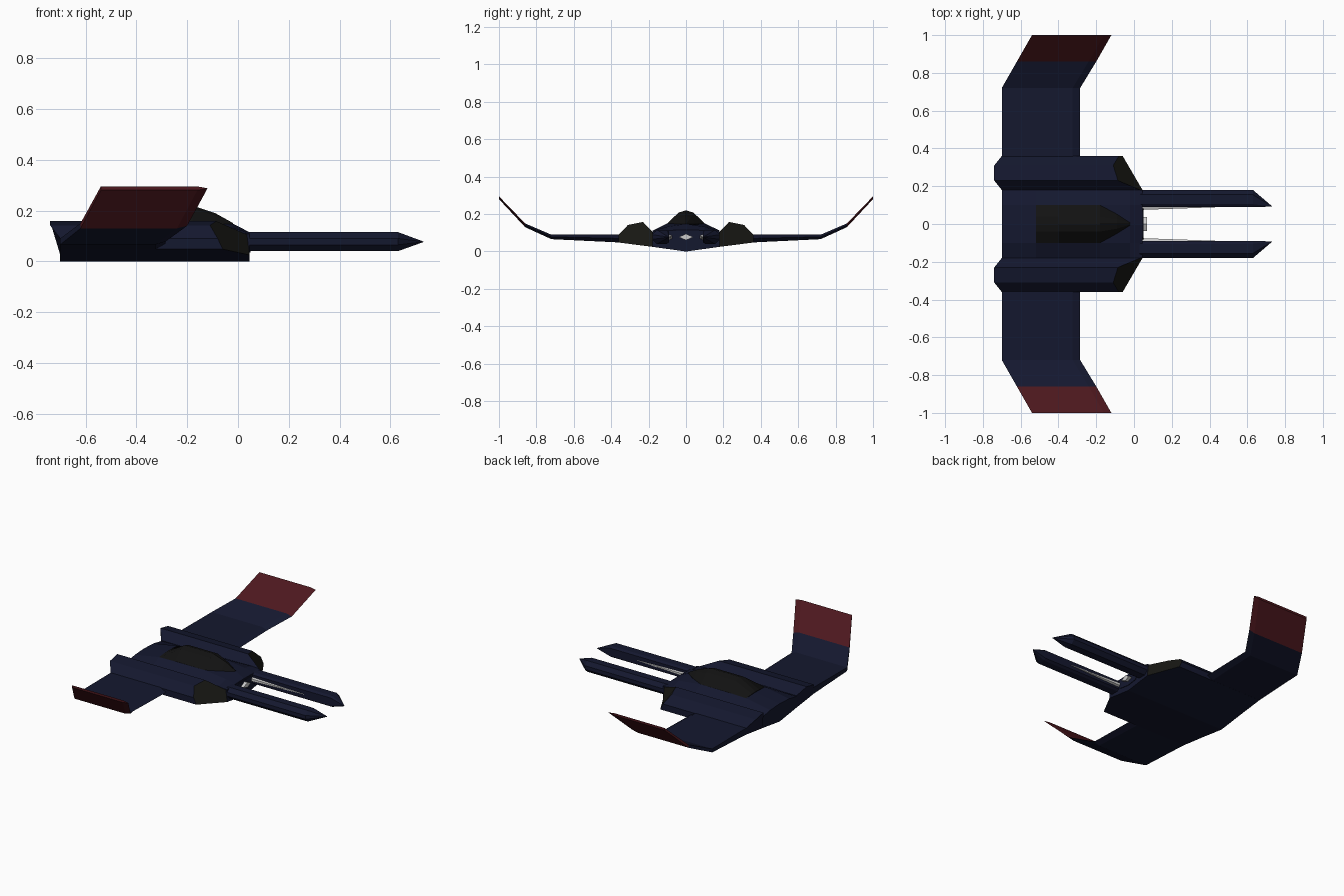
import bpy, bmesh

if "Cube" in bpy.data.objects:
    bpy.data.objects.remove(bpy.data.objects["Cube"])


def material(name, rgb):
    m = bpy.data.materials.new(name)
    m.diffuse_color = (*rgb, 1)
    m.use_nodes = True
    m.node_tree.nodes["Principled BSDF"].inputs["Base Color"].default_value = m.diffuse_color
    return m


NAVY = material("navy", (0.007, 0.009, 0.028))
RED = material("dark_red", (0.075, 0.009, 0.013))
BLACK = material("black_glass", (0.006, 0.006, 0.006))
BROWN = material("dark_intake", (0.009, 0.009, 0.007))


def loft(name, rings, mat=None, mirror=False, end_mat=None):
    """Skin a list of equal-length rings and cap both ends."""
    bm = bmesh.new()
    vs = [[bm.verts.new(p) for p in r] for r in rings]
    n = len(rings[0])
    for a, b in zip(vs, vs[1:]):
        for i in range(n):
            j = (i + 1) % n
            bm.faces.new((a[i], a[j], b[j], b[i]))
    bm.faces.new(vs[0])
    cap = bm.faces.new(vs[-1])
    if end_mat:
        cap.material_index = 1
    bmesh.ops.remove_doubles(bm, verts=bm.verts, dist=1e-5)
    bmesh.ops.recalc_face_normals(bm, faces=bm.faces)
    me = bpy.data.meshes.new(name)
    bm.to_mesh(me)
    bm.free()
    ob = bpy.data.objects.new(name, me)
    bpy.context.collection.objects.link(ob)
    for m in (mat, end_mat):
        if m:
            me.materials.append(m)
    if mirror:
        mod = ob.modifiers.new("mirror", 'MIRROR')
        mod.use_axis = (False, True, False)
        mod.use_mirror_merge = False
    return ob


def both_sides(x, half):
    """Full ring at x from a half profile running from top centre to bottom centre."""
    other = [(-y, z) for y, z in half[::-1] if y > 0]
    return [(x, y, z) for y, z in half + other]


# Central hull with a shallow keel
keel = [(0.18, 0.025), (0, 0)]
loft("hull", [
    both_sides(-0.70, [(0, 0.12), (0.10, 0.115), (0.18, 0.10)] + keel),
    both_sides(-0.52, [(0, 0.15), (0.10, 0.147), (0.18, 0.108)] + keel),
    both_sides(-0.18, [(0, 0.152), (0.10, 0.15), (0.18, 0.11)] + keel),
    both_sides(-0.02, [(0, 0.148), (0.10, 0.132), (0.18, 0.112)] + keel),
    both_sides(0.045, [(0, 0.115), (0.10, 0.113), (0.18, 0.108)] + keel),
], NAVY)

# Faceted canopy, pointed at the front
loft("canopy", [
    both_sides(-0.52, [(0, 0.154), (0.04, 0.152), (0.10, 0.147), (0, 0.13)]),
    both_sides(-0.40, [(0, 0.220), (0.04, 0.208), (0.10, 0.150), (0, 0.13)]),
    both_sides(-0.18, [(0, 0.220), (0.04, 0.208), (0.10, 0.150), (0, 0.13)]),
    both_sides(-0.09, [(0, 0.190), (0.025, 0.180), (0.052, 0.146), (0, 0.13)]),
    both_sides(-0.02, [(0, 0.151), (0.003, 0.150), (0.006, 0.148), (0, 0.13)]),
], BLACK)

# Side pods with overhanging tails and slanted dark fronts
pod = [(0.18, 0.105), (0.23, 0.158), (0.31, 0.142),
       (0.36, 0.09), (0.36, 0.048), (0.18, 0.025)]
tail_x = [-0.70, -0.74, -0.74, -0.70, -0.70, -0.70]
nose_x = [0.035, -0.085, -0.11, -0.08, -0.06, 0.045]
loft("side_pod", [[(x, y, z) for x, (y, z) in zip(xs, pod)]
                  for xs in (tail_x, nose_x)], NAVY, True, BROWN)


# Cranked wings with red tips
def wing_ring(y, back, lead, low, high):
    mid = (low + high) / 2
    return [(back, y, high), (lead - 0.04, y, high), (lead, y, mid),
            (lead - 0.04, y, low), (back, y, low)]


root = wing_ring(0.35, -0.70, -0.285, 0.048, 0.092)
crank = wing_ring(0.72, -0.70, -0.285, 0.066, 0.09)
joint = wing_ring(0.86, -0.62, -0.20, 0.13, 0.15)
tip = wing_ring(1.0, -0.54, -0.12, 0.28, 0.295)
loft("wing", [root, crank, joint], NAVY, True)
loft("wing_tip", [joint, tip], RED, True)

# Twin forward prongs ending in inward points
prong = [(0.09, 0.105), (0.105, 0.115), (0.155, 0.115), (0.18, 0.09),
         (0.18, 0.065), (0.155, 0.04), (0.105, 0.04), (0.09, 0.05)]
loft("prong", [
    [(0.03, y, z) for y, z in prong],
    [(0.63, y, z) for y, z in prong],
    [(0.73, 0.092 + (y - 0.09) * 0.03, 0.077 + (z - 0.077) * 0.03) for y, z in prong],
], NAVY, True)

# Grey spikes along the inner sides of the prongs
spike = [(0.095, 0.092), (0.075, 0.085), (0.075, 0.068), (0.095, 0.06)]
loft("prong_spike", [
    [(0.04, y, z) for y, z in spike],
    [(0.43, 0.0905 + (y - 0.095) * 0.1, 0.077 + (z - 0.077) * 0.1) for y, z in spike],
], None, True)

# Nose plate and diamond-shaped emitter between the prongs
loft("nose_plate", [both_sides(x, [(0, 0.105), (0.07, 0.105), (0.09, 0.077),
                                   (0.07, 0.045), (0, 0.035)])
                    for x in (0.04, 0.049)], NAVY)
loft("emitter", [both_sides(x, [(0, 0.095), (0.038, 0.077), (0, 0.06)])
                 for x in (0.045, 0.07)])
